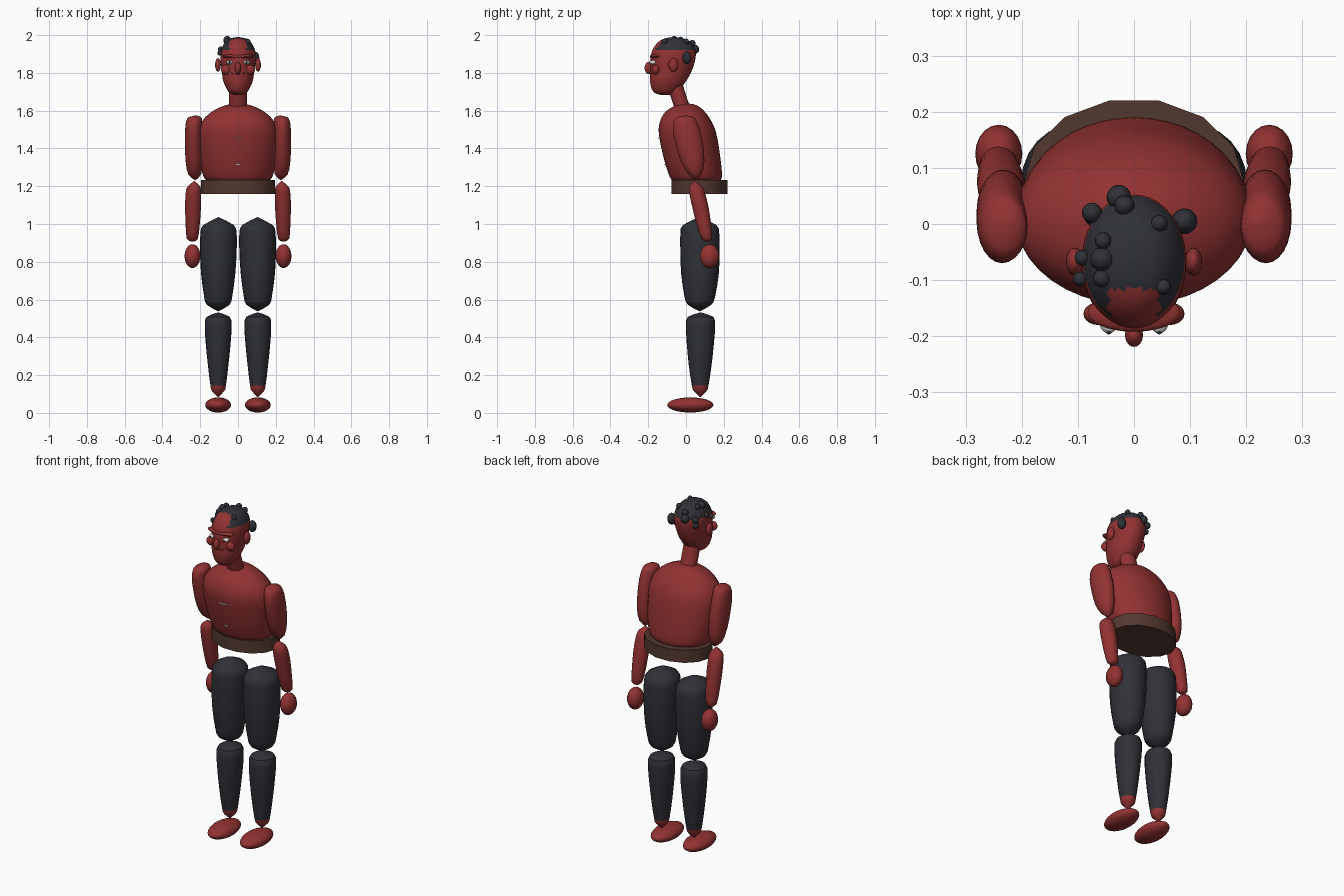
import bpy, bmesh, math
from mathutils import Vector


def material(name, rgb):
    m = bpy.data.materials.new(name)
    m.diffuse_color = (*rgb, 1)
    return m


RED = material("red skin", (0.29, 0.032, 0.032))
DARK = material("charcoal", (0.029, 0.031, 0.039))
BROWN = material("brown leather", (0.085, 0.040, 0.029))
WHITE = material("eye white", (0.70, 0.68, 0.64))


def finish(bm, name, mats, angle=40):
    bmesh.ops.recalc_face_normals(bm, faces=bm.faces)
    me = bpy.data.meshes.new(name)
    bm.to_mesh(me)
    bm.free()
    ob = bpy.data.objects.new(name, me)
    bpy.context.collection.objects.link(ob)
    for m in mats:
        me.materials.append(m)
    bpy.context.view_layer.objects.active = ob
    ob.select_set(True)
    bpy.ops.object.shade_smooth_by_angle(angle=math.radians(angle))
    ob.select_set(False)
    return ob


def spline(a, b, c, d, t):
    return 0.5 * (2 * b + (c - a) * t + (2 * a - 5 * b + 4 * c - d) * t * t
                  + (3 * b - a - 3 * c + d) * t ** 3)


def loft(name, sections, mats, sub=1, sides=24, rule=None, angle=40):
    """Stack elliptical rings (x, y, z, rx, ry), smoothed by sub steps."""
    rows = []
    for i in range(len(sections) - 1):
        q = [sections[min(max(i + k, 0), len(sections) - 1)] for k in (-1, 0, 1, 2)]
        rows += [[spline(*v, s / sub) for v in zip(*q)] for s in range(sub)]
    rows.append(sections[-1])
    bm = bmesh.new()
    rings = []
    for x, y, z, rx, ry in rows:
        rings.append([bm.verts.new((x + max(rx, 0.001) * math.cos(a), y + max(ry, 0.001) * math.sin(a), z))
                      for a in (2 * math.pi * k / sides for k in range(sides))])
    for lo, hi in zip(rings, rings[1:]):
        for k in range(sides):
            j = (k + 1) % sides
            bm.faces.new((lo[k], lo[j], hi[j], hi[k]))
    bm.faces.new(rings[0][::-1])
    bm.faces.new(rings[-1])
    if rule:
        for f in bm.faces:
            f.material_index = rule(f.calc_center_median())
    return finish(bm, name, mats, angle)


def ball(name, loc, radii, mat, seg=20):
    bm = bmesh.new()
    bmesh.ops.create_uvsphere(bm, u_segments=seg, v_segments=seg // 2 + 2, radius=1)
    bmesh.ops.scale(bm, vec=radii, verts=bm.verts)
    bmesh.ops.translate(bm, vec=loc, verts=bm.verts)
    return finish(bm, name, [mat])


# torso leaning forward
loft("torso", [(0, .055, 1.222, .150, .115), (0, .052, 1.25, .182, .138),
               (0, .032, 1.35, .203, .150), (0, .008, 1.48, .210, .152),
               (0, -.002, 1.55, .186, .133), (0, -.004, 1.60, .130, .098),
               (0, .003, 1.63, .062, .050), (0, .008, 1.638, 0, 0)],
     [RED], sub=4, sides=40)

# belt: fourteen-sided slab, flat edge to the back
bm = bmesh.new()
bmesh.ops.create_cone(bm, cap_ends=True, segments=14, radius1=1, radius2=1, depth=.074)
for v in bm.verts:
    v.co.x, v.co.y = v.co.x, v.co.y
a0 = math.atan2(bm.verts[:][0].co.y, bm.verts[:][0].co.x)
turn = math.pi / 2 + math.pi / 14 - a0
for v in bm.verts:
    a = math.atan2(v.co.y, v.co.x) + turn
    v.co = Vector((.197 * math.cos(a), .072 + .152 * math.sin(a), v.co.z + 1.196))
finish(bm, "belt", [BROWN])

# neck
loft("neck", [(0, -.005, 1.58, .048, .044), (0, -.035, 1.66, .047, .042),
              (0, -.065, 1.76, .047, .042)], [RED], sub=2)


# head, with the scalp coloured by height and an open forehead
def scalp(c):
    forehead = c.y < -.115 and abs(c.x) < .045 and c.z < 1.982
    return 1 if c.z > 1.918 and not forehead else 0


loft("head", [(0, -.110, 1.682, .012, .018), (0, -.110, 1.692, .040, .052),
              (0, -.106, 1.715, .060, .075), (0, -.094, 1.76, .079, .097),
              (0, -.080, 1.81, .086, .110), (0, -.070, 1.87, .093, .119),
              (0, -.064, 1.92, .090, .114), (0, -.062, 1.96, .070, .088),
              (0, -.062, 1.982, .042, .052), (0, -.062, 1.990, 0, 0)],
     [RED, DARK], sub=4, sides=40, rule=scalp)

# hair curls: x, y, z, radius
for x, y, z, r in [(.090, .005, 1.88, .023), (-.027, .048, 1.925, .022),
                   (-.017, .033, 1.955, .018), (-.075, .020, 1.92, .018),
                   (.045, .001, 1.965, .015), (-.055, -.030, 1.975, .015),
                   (-.057, -.063, 1.972, .021), (-.057, -.097, 1.965, .016),
                   (-.096, -.098, 1.905, .013), (.052, -.112, 1.965, .014),
                   (-.072, .012, 1.885, .016), (-.092, -.060, 1.925, .014)]:
    ball("hair_curl", (x, y, z), (r, r, r * (1.45 if r > .0225 else 1.1)), DARK, 16)

# face
ball("nose", (0, -.198, 1.826), (.016, .021, .032), RED)
ball("brow", (0, -.158, 1.887), (.083, .034, .013), RED)
ball("upper_lip", (0, -.172, 1.798), (.040, .022, .010), RED)

# chest and navel marks: thin bent plates
for name, z, y, w in [("chest_mark", 1.456, -.1455, .024), ("navel_mark", 1.315, -.1115, .011)]:
    bm = bmesh.new()
    bmesh.ops.create_cube(bm, size=1)
    bmesh.ops.scale(bm, vec=(2 * w, .007, .006), verts=bm.verts)
    bmesh.ops.translate(bm, vec=(0, y, z), verts=bm.verts)
    finish(bm, name, [WHITE])

# paired parts
for s, side in ((-1, "left"), (1, "right")):
    ball(side + "_ear", (s * .106, -.067, 1.842), (.015, .025, .036), RED)
    ball(side + "_eye", (s * .045, -.173, 1.856), (.017, .022, .011), WHITE)
    ball(side + "_pupil", (s * .045, -.193, 1.856), (.005, .004, .006), DARK, 10)
    ball(side + "_cheek", (s * .064, -.160, 1.817), (.026, .020, .026), RED)

    loft(side + "_upper_arm", [(s * .226, .055, 1.232, 0, 0), (s * .229, .048, 1.262, .034, .034),
                               (s * .233, .035, 1.33, .044, .062), (s * .234, .018, 1.42, .047, .073),
                               (s * .235, .002, 1.50, .045, .072), (s * .232, -.004, 1.545, .042, .060),
                               (s * .228, -.003, 1.566, .032, .042), (s * .222, 0, 1.575, 0, 0)],
         [RED], sub=2)
    loft(side + "_forearm", [(s * .242, .112, .908, .008, .008), (s * .242, .110, .922, .029, .028),
                             (s * .240, .096, .99, .037, .038), (s * .238, .076, 1.09, .042, .043),
                             (s * .236, .060, 1.16, .041, .042), (s * .234, .052, 1.198, .034, .034),
                             (s * .230, .046, 1.228, 0, 0)], [RED], sub=2)
    ball(side + "_hand", (s * .241, .125, .83), (.042, .052, .063), RED)

    loft(side + "_thigh", [(s * .105, .072, .538, 0, 0), (s * .105, .072, .572, .060, .062),
                           (s * .105, .073, .62, .075, .082), (s * .105, .074, .74, .091, .100),
                           (s * .104, .074, .86, .097, .104), (s * .103, .073, .95, .096, .103),
                           (s * .103, .072, .995, .080, .088), (s * .103, .071, 1.036, 0, 0)],
         [DARK], sub=2)
    # shin, bare at the ankle
    loft(side + "_shin", [(s * .105, .075, .083, 0, 0), (s * .105, .075, .115, .032, .034),
                          (s * .105, .075, .145, .041, .044), (s * .105, .075, .25, .054, .060),
                          (s * .105, .076, .37, .066, .072), (s * .105, .077, .46, .071, .077),
                          (s * .105, .077, .508, .062, .068), (s * .105, .077, .532, 0, 0)],
         [DARK, RED], sub=2, rule=lambda c: int(c.z < .14))
    ball(side + "_foot", (s * .105, .023, .042), (.068, .122, .040), RED, 28)
